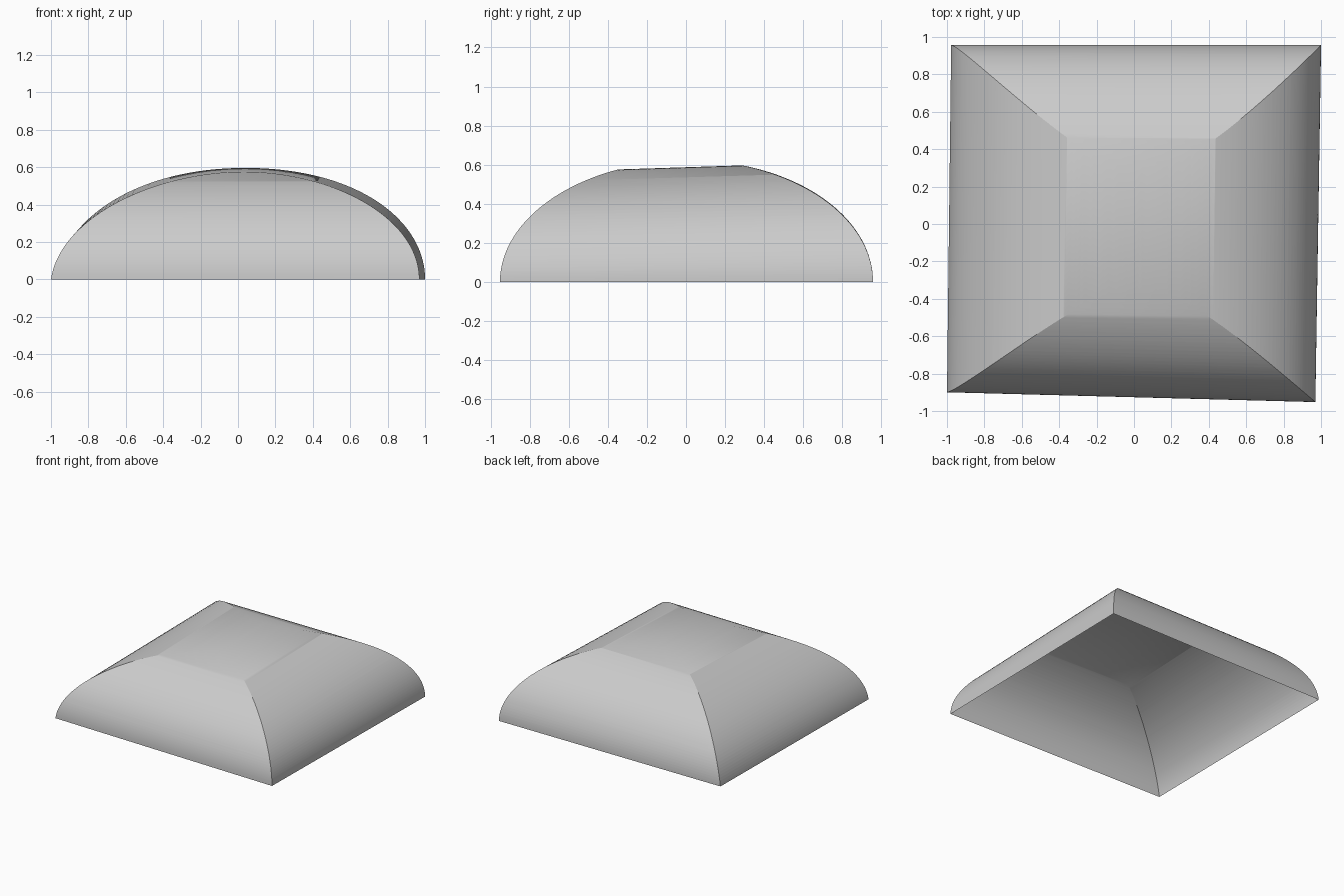
import bpy, bmesh
from math import sin, cos, pi

if "Cube" in bpy.data.objects:
    bpy.data.objects.remove(bpy.data.objects["Cube"])

N = 96


def arc(lo, hi, height, lean=0.0):
    """Half-ellipse from hi to lo; lean flattens the start of the low side."""
    pts = []
    for i in range(N + 1):
        t = (pi - lean) * i / N
        u = (1 - cos(t)) / (1 + cos(lean))
        z = (sin(t) - sin(lean) * u) / (1 - sin(lean) / 2)
        pts.append((hi + (lo - hi) * u, height * z))
    return pts


def loft(name, ring_a, ring_b):
    """Closed solid ruled between two end outlines."""
    bm = bmesh.new()
    a = [bm.verts.new(p) for p in ring_a]
    b = [bm.verts.new(p) for p in ring_b]
    n = len(a)
    bm.faces.new(a)
    bm.faces.new(b)
    for i in range(n):
        j = (i + 1) % n
        bm.faces.new((a[i], a[j], b[j], b[i]))
    bmesh.ops.recalc_face_normals(bm, faces=bm.faces)
    me = bpy.data.meshes.new(name)
    bm.to_mesh(me)
    bm.free()
    ob = bpy.data.objects.new(name, me)
    bpy.context.collection.objects.link(ob)
    return ob


# Main barrel running front to back, rising slightly to the back
front = [(x, -1, z) for x, z in arc(-1.001, 0.969, 0.554, 0.08)]
back = [(x, 1, z) for x, z in arc(-0.977, 1.001, 0.619, 0.08)]
roof = loft("vaulted_roof", front, back)


# Cross barrel running left to right, trims the two curved hip ends
def hip_ring(x, lo, hi):
    pts = [(hi, -0.1)] + arc(lo, hi, 0.623) + [(lo, -0.1)]
    return [(x, y, z) for y, z in pts]


cutter = loft("hip_cutter", hip_ring(-1.1, -0.897, 0.957), hip_ring(1.1, -0.9555, 0.957))
cutter.hide_render = True

mod = roof.modifiers.new("hips", 'BOOLEAN')
mod.operation = 'INTERSECT'
mod.solver = 'EXACT'
mod.object = cutter
bpy.context.view_layer.objects.active = roof
roof.select_set(True)
cutter.select_set(False)
bpy.ops.object.modifier_apply(modifier=mod.name)
bpy.data.objects.remove(cutter)

# Open underside
bm = bmesh.new()
bm.from_mesh(roof.data)
floor = [f for f in bm.faces if all(v.co.z < 1e-4 for v in f.verts)]
bmesh.ops.delete(bm, geom=floor, context='FACES')
bm.to_mesh(roof.data)
bm.free()
bpy.ops.object.shade_smooth_by_angle(angle=0.45)
